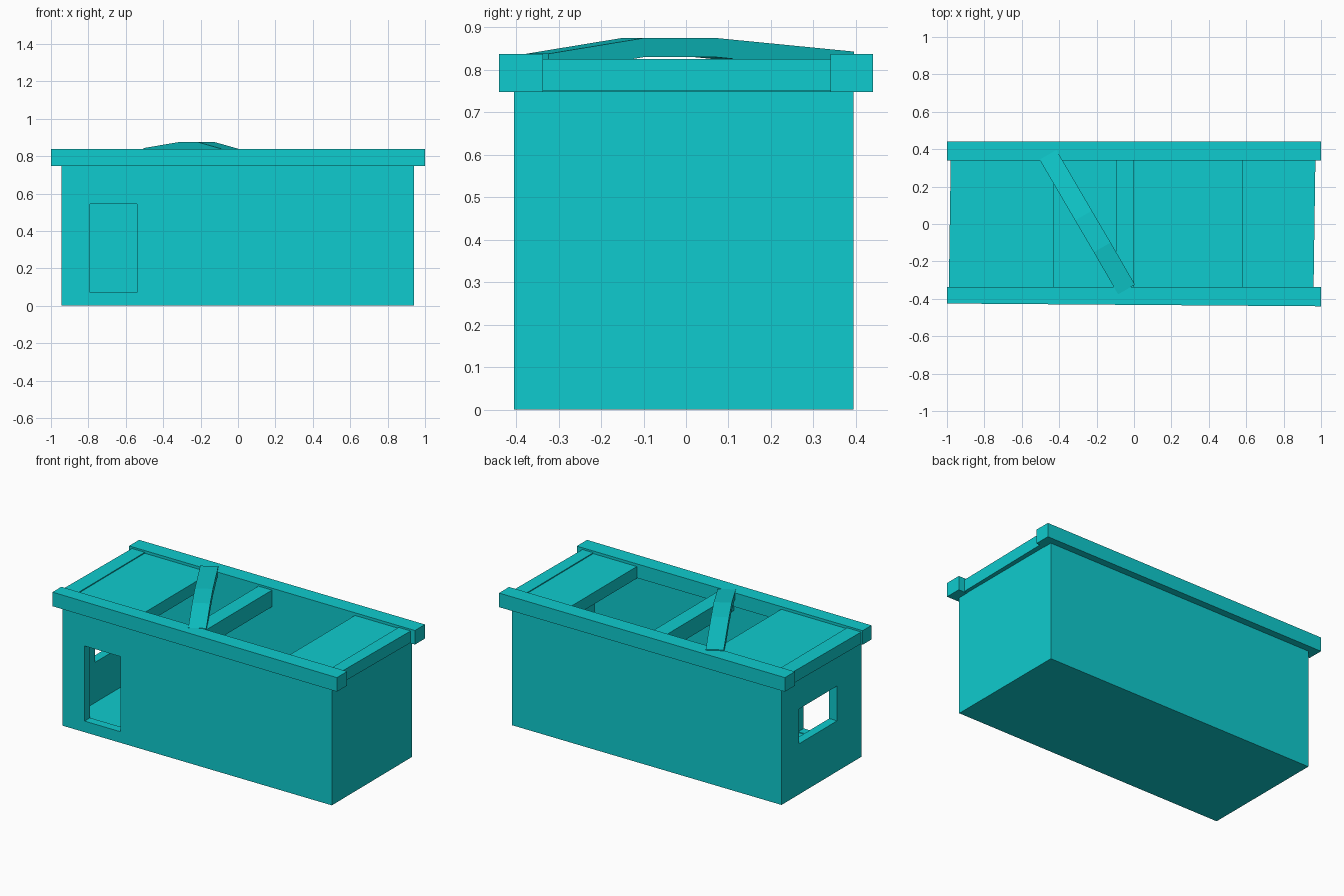
import bpy, bmesh

cube = bpy.data.objects.get("Cube")
if cube:
    bpy.data.objects.remove(cube, do_unlink=True)

# Single flat colour
teal = bpy.data.materials.new("bright_teal")
teal.use_nodes = True
colour = (0.0045, 0.6, 0.62, 1)
teal.diffuse_color = colour
teal.node_tree.nodes["Principled BSDF"].inputs["Base Color"].default_value = colour


def finish(name, bm):
    bmesh.ops.recalc_face_normals(bm, faces=bm.faces)
    mesh = bpy.data.meshes.new(name)
    bm.to_mesh(mesh)
    bm.free()
    mesh.materials.append(teal)
    ob = bpy.data.objects.new(name, mesh)
    bpy.context.collection.objects.link(ob)
    return ob


def prism(name, outline, z0, z1):
    """Extrude a plan outline upward."""
    bm = bmesh.new()
    face = bm.faces.new([bm.verts.new((x, y, z0)) for x, y in outline])
    top = bmesh.ops.extrude_face_region(bm, geom=[face])
    for v in top["geom"]:
        if isinstance(v, bmesh.types.BMVert):
            v.co.z = z1
    return finish(name, bm)


def box(name, x0, x1, y0, y1, z0, z1):
    return prism(name, [(x0, y0), (x1, y0), (x1, y1), (x0, y1)], z0, z1)


def cut(target, cutter):
    mod = target.modifiers.new("cut", "BOOLEAN")
    mod.operation = "DIFFERENCE"
    mod.solver = "EXACT"
    mod.object = cutter
    cutter.hide_render = True
    bpy.context.view_layer.objects.active = target
    bpy.ops.object.modifier_apply(modifier=mod.name)
    bpy.data.objects.remove(cutter, do_unlink=True)


# Hollow box with floor, doorway in the front and window in one end
body = box("body_walls", -0.945, 0.94, -0.405, 0.395, 0, 0.75)
cut(body, box("cavity", -0.89, 0.885, -0.35, 0.34, 0.065, 1))
cut(body, box("doorway", -0.79, -0.54, -0.6, -0.2, 0.07, 0.545))
cut(body, box("window", -1.2, -0.8, -0.16, 0.22, 0.32, 0.54))

# Long rails along the top edges
prism("front_rail", [(-1, -0.425), (1, -0.44), (1, -0.337), (-1, -0.337)], 0.748, 0.837)
box("back_rail", -1, 1, 0.34, 0.44, 0.748, 0.837)

# End beams, slightly out of square
prism("right_end_beam", [(-0.99, -0.34), (-0.89, -0.34), (-0.89, 0.342), (-0.98, 0.342)], 0.752, 0.826)
prism("left_end_beam", [(0.885, -0.34), (0.96, -0.34), (0.97, 0.342), (0.885, 0.342)], 0.752, 0.826)

# Roof panels and the cross beam between the two openings
box("right_roof_panel", -0.89, -0.43, -0.342, 0.342, 0.745, 0.82)
box("left_roof_panel", 0.58, 0.885, -0.342, 0.342, 0.745, 0.82)
box("cross_beam", -0.095, 0, -0.342, 0.342, 0.72, 0.825)

# Bent plank lying diagonally over the roof: centre line and top height
path = [(-0.46, 0.37, 0.843), (-0.27, 0.045, 0.875),
        (-0.17, -0.125, 0.875), (-0.04, -0.35, 0.838)]
side_x, side_y, thick = 0.045, 0.026, 0.045
bm = bmesh.new()
rings = []
for x, y, z in path:
    rings.append([bm.verts.new((x + s * side_x, y + s * side_y, z - d))
                  for s, d in ((-1, 0), (1, 0), (1, thick), (-1, thick))])
for a, b in zip(rings, rings[1:]):
    for i in range(4):
        j = (i + 1) % 4
        bm.faces.new((a[i], a[j], b[j], b[i]))
bm.faces.new(rings[0])
bm.faces.new(rings[-1])
finish("diagonal_plank", bm)
